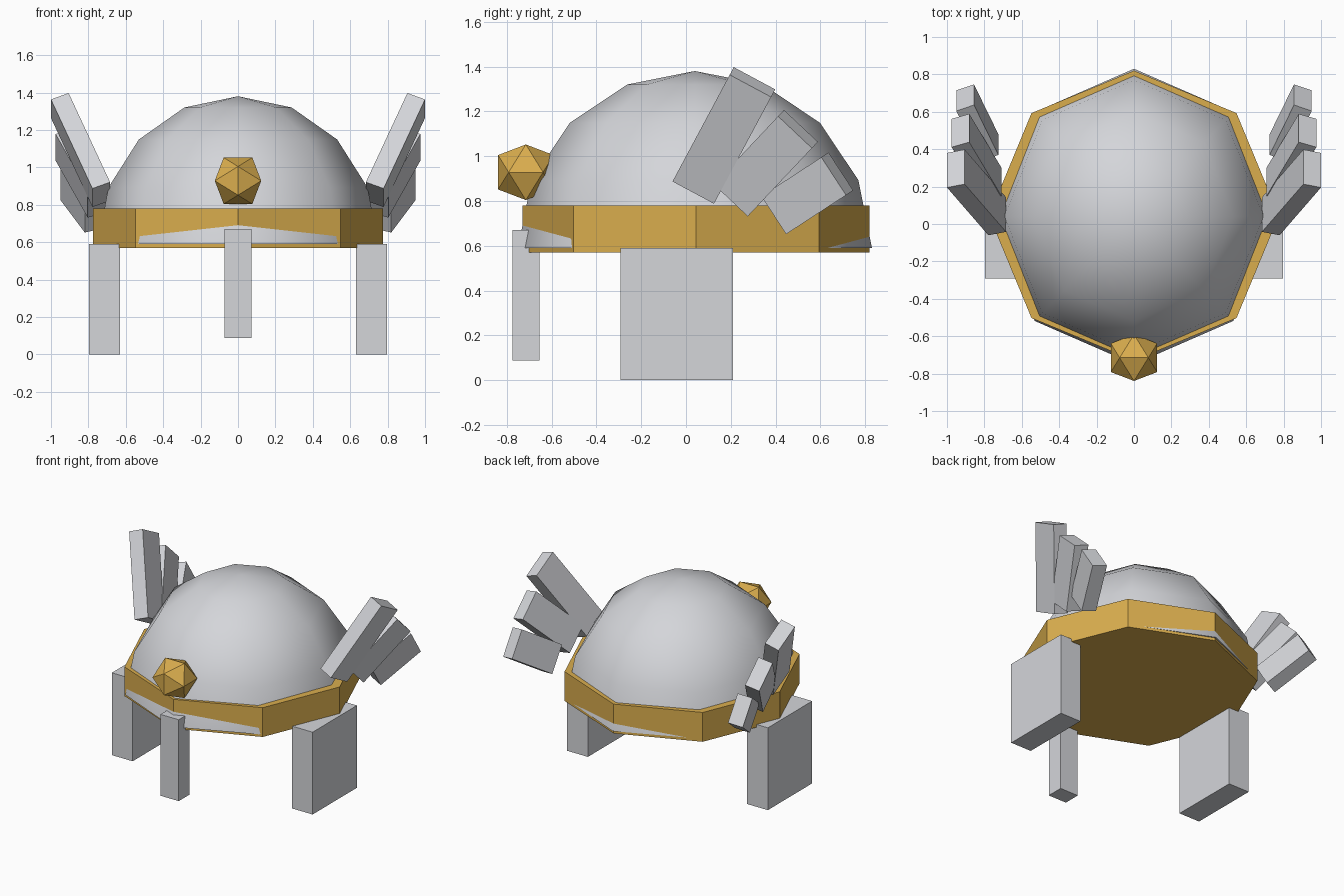
import bpy, bmesh, math
from mathutils import Matrix, Vector

if "Cube" in bpy.data.objects:
    bpy.data.objects.remove(bpy.data.objects["Cube"])


def material(name, rgb):
    m = bpy.data.materials.new(name)
    m.diffuse_color = (*rgb, 1)
    m.use_nodes = True
    m.node_tree.nodes["Principled BSDF"].inputs["Base Color"].default_value = m.diffuse_color
    return m


STEEL = material("steel", (0.66, 0.67, 0.70))
GOLD = material("gold", (0.70, 0.42, 0.076))


def finish(name, bm, mat, mirror=False):
    bmesh.ops.recalc_face_normals(bm, faces=bm.faces[:])
    me = bpy.data.meshes.new(name)
    bm.to_mesh(me)
    bm.free()
    me.materials.append(mat)
    ob = bpy.data.objects.new(name, me)
    bpy.context.collection.objects.link(ob)
    if mirror:
        mod = ob.modifiers.new("mirror", 'MIRROR')
        mod.use_mirror_merge = False
    return ob


def box(name, lo, hi, mat, mirror=False):
    lo, hi = Vector(lo), Vector(hi)
    bm = bmesh.new()
    bmesh.ops.create_cube(bm, size=1, matrix=Matrix.Translation((lo + hi) / 2)
                          @ Matrix.Diagonal((*(hi - lo), 1)))
    return finish(name, bm, mat, mirror)


# Dome: upper half of an eight-sided sphere, smooth, with a flat underside
bm = bmesh.new()
bmesh.ops.create_uvsphere(bm, u_segments=8, v_segments=8, radius=1)
bmesh.ops.delete(bm, geom=[v for v in bm.verts if v.co.z < -0.01], context='VERTS')
for f in bm.faces:
    f.smooth = True
base = bmesh.ops.holes_fill(bm, edges=[e for e in bm.edges if e.is_boundary], sides=0)
for f in base["faces"]:
    f.smooth = False
for e in bm.edges:
    if all(abs(v.co.z) < 0.01 for v in e.verts):
        e.smooth = False
bm.transform(Matrix.Translation((0, 0.04, 0.59)) @ Matrix.Diagonal((0.75, 0.79, 0.79, 1)))
finish("dome", bm, STEEL)

# Eight-sided brow band
bm = bmesh.new()
bmesh.ops.create_cone(bm, cap_ends=True, segments=8, radius1=0.775, radius2=0.775, depth=0.21,
                      matrix=Matrix.Translation((0, 0.045, 0.675)))
finish("brow_band", bm, GOLD)

# Front gem: icosahedron from three crossed golden rectangles
bm = bmesh.new()
b = 0.124
a = b / ((1 + math.sqrt(5)) / 2)
for s in (-1, 1):
    for t in (-1, 1):
        for p in ((s * a, 0, t * b), (s * b, t * a, 0), (0, s * b, t * a)):
            bm.verts.new(Vector(p) + Vector((0, -0.715, 0.928)))
bmesh.ops.convex_hull(bm, input=bm.verts[:])
finish("front_gem", bm, GOLD)

# Nose and cheek guards
box("nose_guard", (-0.0725, -0.775, 0.087), (0.0725, -0.655, 0.67), STEEL)
box("cheek_guards", (0.631, -0.292, 0), (0.796, 0.21, 0.59), STEEL, mirror=True)

# Wing feathers: outer front tip corner, fan angle, length, width
TILT = math.radians(22.3)
THICK = 0.102
feathers = [
    ((1.0, 0.195, 1.363), 61.8, 0.584, 0.21),
    ((0.975, 0.411, 1.178), 46.7, 0.452, 0.208),
    ((0.95, 0.604, 0.995), 33.1, 0.345, 0.202),
]
for i, (tip, ang, length, width) in enumerate(feathers, 1):
    r = math.radians(ang)
    d = Vector((0, math.cos(r), math.sin(r)))
    x = Vector((1, 0, 0))
    along = d * math.cos(TILT) + x * math.sin(TILT)
    across = Vector((0, math.sin(r), -math.cos(r)))
    inward = d * math.sin(TILT) - x * math.cos(TILT)
    axes = (along * length, across * width, inward * THICK)
    center = Vector(tip) + (axes[1] + axes[2] - axes[0]) / 2
    m = Matrix(axes).transposed().to_4x4()
    m.translation = center
    bm = bmesh.new()
    bmesh.ops.create_cube(bm, size=1, matrix=m)
    finish(f"wing_feathers_{i}", bm, STEEL, mirror=True)
